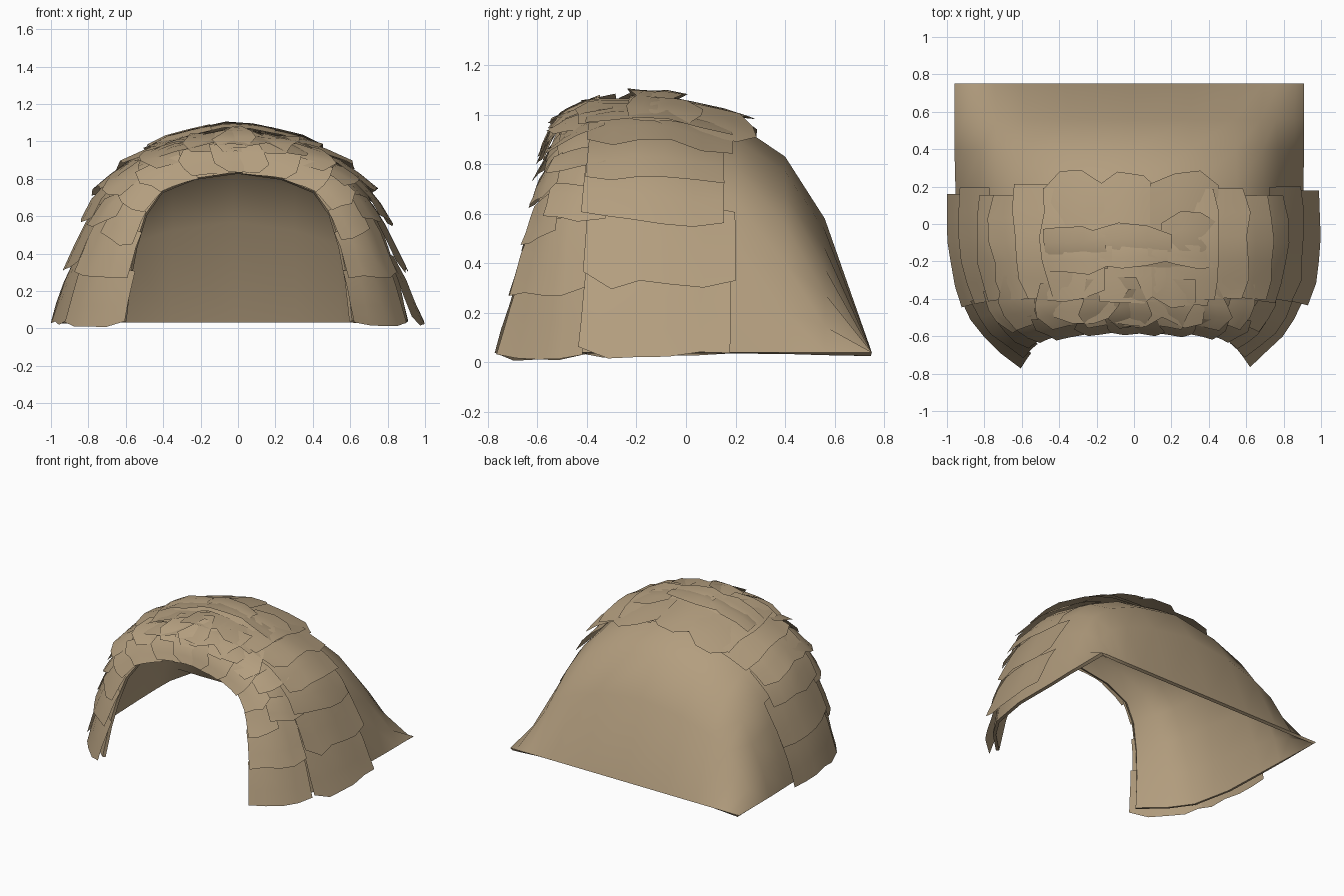
import bpy, bmesh, random, math
from mathutils import Vector

if "Cube" in bpy.data.objects:
    bpy.data.objects.remove(bpy.data.objects["Cube"])

random.seed(4)
BASE = 0.04
FULL = [(1, 0), (.96, .27), (.90, .50), (.81, .72), (.67, .87), (.38, .96), (0, 1)]
SLIM = [(1, 0), (.95, .22), (.86, .46), (.77, .66), (.62, .81), (.36, .93), (0, 1)]
# arches from front to back: y at foot, y at apex, half width, apex z, fullness
ARCHES = [(-.71, -.56, .61, .835, 1), (-.56, -.51, .77, .96, .7),
          (-.41, -.38, .87, 1.03, .2), (-.12, -.12, .925, 1.065, 0),
          (.20, .20, .93, .965, 0), (.40, .40, .935, .83, -.2),
          (.56, .56, .935, .58, -.5), (.75, .75, .935, .04, 0)]

mat = bpy.data.materials.new("hide")
mat.diffuse_color = (.45, .34, .21, 1)
mat.use_nodes = True
mat.node_tree.nodes["Principled BSDF"].inputs["Base Color"].default_value = mat.diffuse_color


def node(i, j):
    """Grid point: i = 0..12 over the arch, j = arch number."""
    yf, ya, hw, top, f = ARCHES[j]
    k = i if i <= 6 else 12 - i
    side = -1 if i <= 6 else 1
    x = SLIM[k][0] * (1 - f) + FULL[k][0] * f
    z = SLIM[k][1] * (1 - f) + FULL[k][1] * f
    return Vector((side * x * hw - .025 * min(1, j / 4), yf + (ya - yf) * z,
                   BASE + z * (top - BASE)))


def surf(s, v):
    """Shell surface, extended past its edges."""
    i = max(0, min(11, math.floor(s)))
    j = max(0, min(6, math.floor(v)))
    a, b = s - i, v - j
    lo = node(i, j).lerp(node(i + 1, j), a)
    hi = node(i, j + 1).lerp(node(i + 1, j + 1), a)
    return lo.lerp(hi, b)


def normal(s, v):
    e = .25
    n = (surf(s + e, v) - surf(s - e, v)).cross(surf(s, v + e) - surf(s, v - e)).normalized()
    return n if n.dot(surf(s, v) - Vector((0, -.1, .2))) > 0 else -n


def finish(bm, name, angle, thickness=0):
    me = bpy.data.meshes.new(name)
    bm.to_mesh(me)
    bm.free()
    ob = bpy.data.objects.new(name, me)
    bpy.context.collection.objects.link(ob)
    me.materials.append(mat)
    bpy.ops.object.select_all(action='DESELECT')
    ob.select_set(True)
    bpy.context.view_layer.objects.active = ob
    if thickness:
        sol = ob.modifiers.new("thickness", 'SOLIDIFY')
        sol.thickness = thickness
        sol.offset = -1
        bpy.ops.object.modifier_apply(modifier=sol.name)
    bpy.ops.object.shade_smooth_by_angle(angle=math.radians(angle))
    return ob


def patch(bm, grid, out):
    """Add a quad grid with its faces turned towards out."""
    vs = [[bm.verts.new(p) for p in row] for row in grid]
    for r in range(len(vs) - 1):
        for c in range(len(vs[0]) - 1):
            f = bm.faces.new((vs[r][c], vs[r][c + 1], vs[r + 1][c + 1], vs[r + 1][c]))
            f.normal_update()
            if f.normal.dot(out(r, c)) < 0:
                f.normal_flip()


def shingle(bm, top, bottom, c0, c1, hang, lift, cols=4, rag=.12, base=.008, skew=0):
    """Ragged plate hanging from top to bottom along s or v."""
    grid, norms = [], []
    cuts = [random.uniform(0, rag) for _ in range(cols + 1)]
    cuts[0] += rag * .8
    cuts[-1] += rag * .8
    for r in range(4):
        row, nrow = [], []
        for c in range(cols + 1):
            t = r / 3 * (1 - cuts[c])
            d = top + (bottom - top) * t + skew * (c / cols - .5)
            w = c0 + (c1 - c0) * (c / cols)
            s, v = (d, w) if hang == 's' else (w, d)
            n = normal(s, v)
            p = surf(s, v) + n * (base + lift * t + random.uniform(0, .006))
            p.z = max(p.z, 0)
            p.x = max(-1, min(1, p.x))
            row.append(p)
            nrow.append(n)
        grid.append(row)
        norms.append(nrow)
    patch(bm, grid, lambda r, c: norms[r][c])


def jit(a=.08):
    return random.uniform(-a, a)


# shell: arched cover sloping down to the ground at the back
bm = bmesh.new()
patch(bm, [[node(i, j) for i in range(13)] for j in range(8)],
      lambda r, c: normal(c + .5, r + .5))
finish(bm, "shell", 50, .022)

for side, label in ((0, "left"), (1, "right")):
    def S(s):
        return 12 - s if side else s

    # broad plates down each side
    bm = bmesh.new()
    for low in (-.2, 1.05, 2.15, 2.95, 3.75, 4.5):
        lift = .045 + side * (.035 if low < 0 else .012)
        shingle(bm, S(min(low + 1.7, 5.7)), S(low + jit(.05)), 1.95 + jit(.05),
                3.9 + jit(.1), 's', lift, 5, .1, skew=jit(.1))
    finish(bm, label + "_side_shingles", 40)

    # front rim plates, one wide at the foot and doubled higher up
    bm = bmesh.new()
    for low in (-.2, .95):
        shingle(bm, S(low + 1.5), S(low), -.15 + jit(.05), 2.05 + jit(.05),
                's', .035, 4, .06)
    for low in (1.9, 2.9, 3.8, 4.7, 5.4):
        shingle(bm, S(low + 1.2), S(low + jit(.12)), -.04 + jit(.05), 1.2 + jit(), 's',
                .03, 3, skew=jit(.2))
        shingle(bm, S(low + 1.2), S(low + .2 + jit(.15)), .85 + jit(), 2.3 + jit(.15), 's',
                .05, 3, .18, skew=jit(.4))
    finish(bm, label + "_front_shingles", 40)

# crown plates, hanging forwards and backwards from the ridge
bm = bmesh.new()
for top, low, base in ((3.0, 4.3, .025), (2.6, 3.5, .03)):
    for s in (4.6, 5.5, 6.35):
        shingle(bm, top, low + jit(.15), s + jit(.12), s + 1.1 + jit(.12), 'v',
                .04, 3, .22, base, jit(.3))
for top, low, base in ((2.2, .85, .012), (2.7, 1.7, .02), (3.2, 2.5, .03)):
    for s in (4.6, 5.5, 6.3):
        shingle(bm, top, low + jit(.15), s + jit(.12), s + 1.1 + jit(.12), 'v',
                .035, 3, .22, base, jit(.3))
finish(bm, "crown_shingles", 40)
